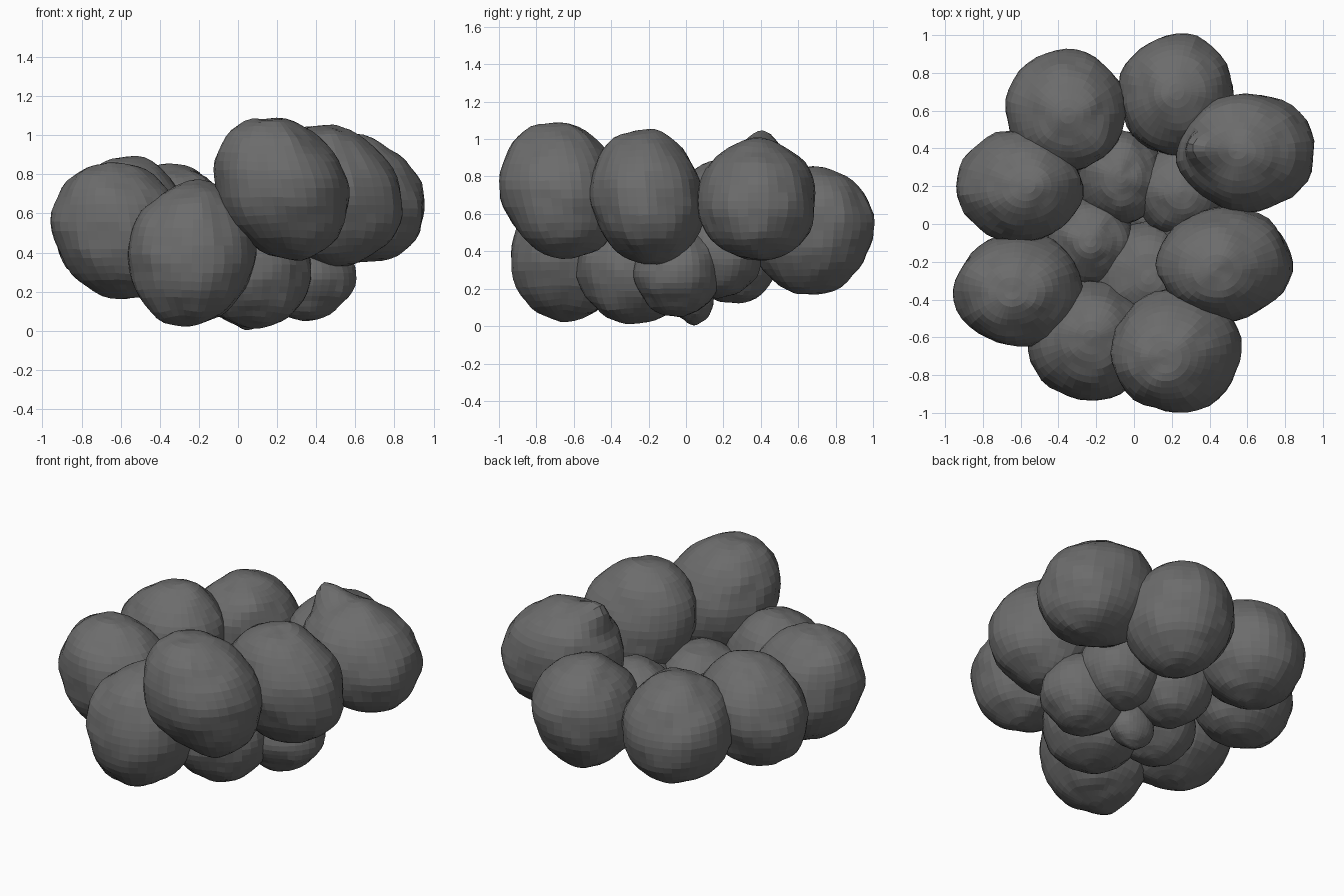
import bpy, bmesh, math
from mathutils import Vector, noise

cube = bpy.data.objects.get("Cube")
if cube:
    bpy.data.objects.remove(cube, do_unlink=True)

grey = bpy.data.materials.new("dark_grey")
grey.use_nodes = True
COLOUR = (0.15, 0.15, 0.15, 1)
grey.diffuse_color = COLOUR
grey.node_tree.nodes["Principled BSDF"].inputs["Base Color"].default_value = COLOUR


def lump(name, centre, radii, lean=(0, 0), tip=(0, 0, 1), pull=0.0, seed=0, width=0.35):
    """Uneven ball: sheared ellipsoid with soft dents and an optional drawn-out tip."""
    bm = bmesh.new()
    bmesh.ops.create_uvsphere(bm, u_segments=36, v_segments=24, radius=1)
    tip = Vector(tip).normalized()
    for v in bm.verts:
        d = v.co.normalized()
        size = 1 + 0.06 * noise.noise(d * 1.6 + Vector((seed * 3.7, 0, 0)))
        size += 0.03 * noise.noise(d * 3.5 + Vector((0, seed * 2.3, 0)))
        size += pull * math.exp(-(d.angle(tip) / width) ** 2)
        p = Vector([a * r * size for a, r in zip(d, radii)])
        p.x += lean[0] * p.z
        p.y += lean[1] * p.z
        v.co = p
    mesh = bpy.data.meshes.new(name)
    bm.to_mesh(mesh)
    bm.free()
    mesh.materials.append(grey)
    obj = bpy.data.objects.new(name, mesh)
    obj.location = centre
    bpy.context.collection.objects.link(obj)


# Large balls of the outer ring
lump("back_right_ball", (-0.36, 0.60, 0.525), (0.315, 0.325, 0.32), (0.03, -0.08), (0.6, -0.6, 1), 0.06, 1)
lump("back_ball", (0.225, 0.68, 0.51), (0.305, 0.325, 0.335), (0, 0.06), (0, -0.5, 1), 0.03, 2)
lump("back_left_ball", (0.595, 0.385, 0.67), (0.36, 0.315, 0.33), (-0.14, 0), (-0.5, 0.08, 0.85), 0.3, 3, 0.27)
lump("front_left_ball", (0.48, -0.21, 0.69), (0.35, 0.30, 0.36), (-0.12, -0.09), (-0.8, 0, 0.4), 0.06, 4)
lump("front_ball", (0.225, -0.67, 0.73), (0.34, 0.33, 0.36), (-0.17, -0.1), (-0.7, 0, 1), 0.04, 5)
lump("front_low_ball", (-0.235, -0.62, 0.39), (0.33, 0.32, 0.36), (0.03, 0.04), (0.2, 0.3, 1), 0.05, 6)
lump("front_right_ball", (-0.605, -0.35, 0.51), (0.34, 0.30, 0.355), (-0.12, -0.03), (0.3, 0, 1), 0.0, 7)
lump("right_ball", (-0.61, 0.20, 0.555), (0.335, 0.29, 0.32), (0.12, 0), (0.3, 0.1, 1), 0.08, 8)

# Smaller balls of the middle and the underside
lump("middle_front_ball", (0.075, -0.28, 0.30), (0.30, 0.30, 0.29), (0, 0), (0, 0.5, 1), 0.06, 9)
lump("middle_left_ball", (0.34, -0.045, 0.295), (0.26, 0.235, 0.24), seed=10)
lump("middle_back_left_ball", (0.25, 0.17, 0.39), (0.24, 0.24, 0.24), seed=11)
lump("middle_back_ball", (-0.07, 0.25, 0.375), (0.23, 0.25, 0.255), seed=12)
lump("middle_right_ball", (-0.23, -0.09, 0.335), (0.24, 0.24, 0.26), seed=13)
lump("bottom_nub", (0.05, 0.04, 0.15), (0.14, 0.11, 0.14), seed=14)
